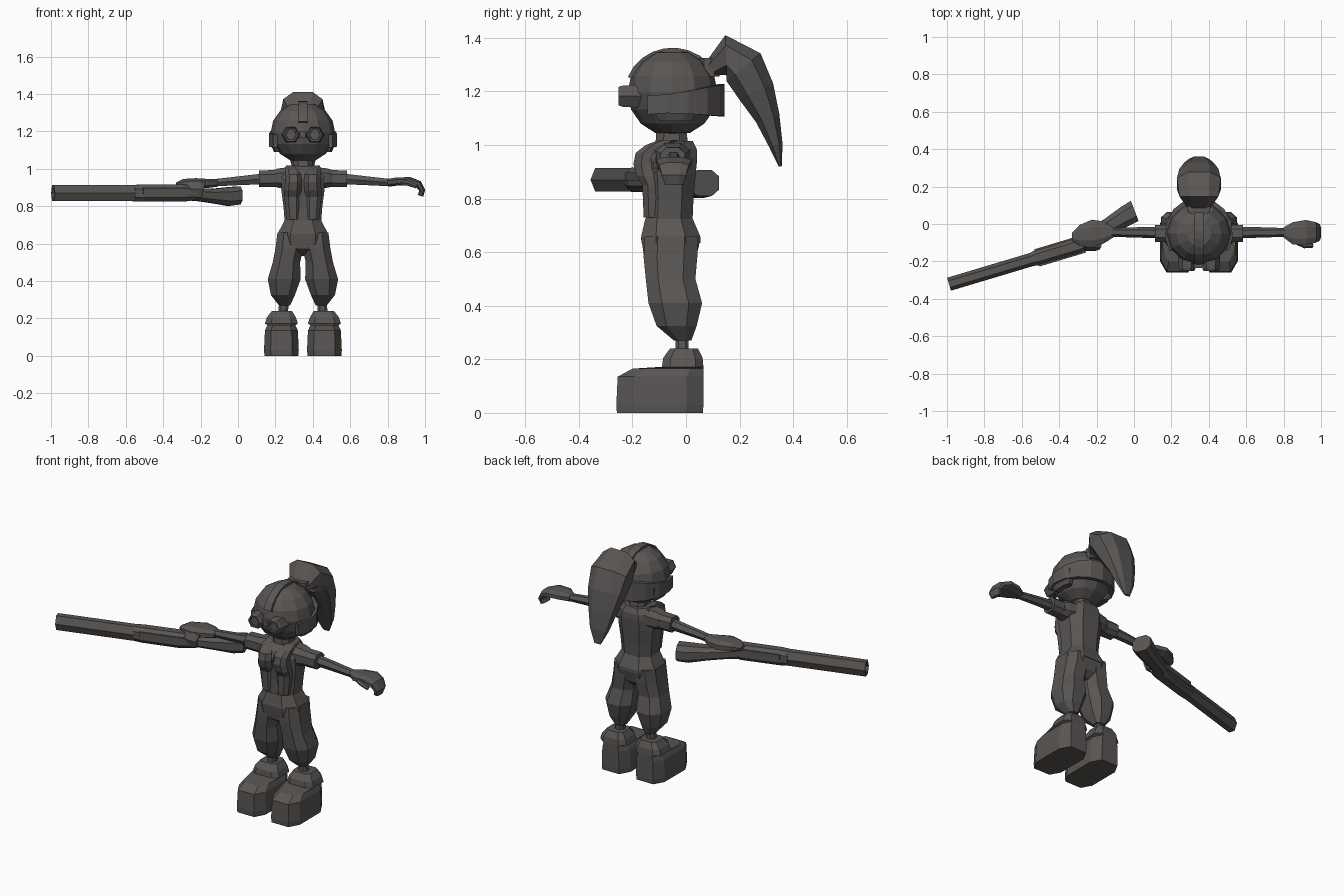
import bpy, bmesh, math
from mathutils import Vector as V

CX = 0.347                      # centre line of the figure
X, Y, Z = V((1, 0, 0)), V((0, 1, 0)), V((0, 0, 1))

grey = bpy.data.materials.new("dark grey")
grey.diffuse_color = (0.1, 0.093, 0.088, 1)


def section(n, c):
    """Unit cross-section: chamfered square for 8 sides, else a regular polygon."""
    if n == 8:
        return [(1, -c), (1, c), (c, 1), (-c, 1), (-1, c), (-1, -c), (-c, -1), (c, -1)]
    off = 0.5 if n == 4 else 0
    k = math.sqrt(2) if n == 4 else 1
    return [(k * math.cos((i + off) * math.tau / n), k * math.sin((i + off) * math.tau / n))
            for i in range(n)]


def tube(name, stations, side, axis=None, n=8, c=0.5):
    """Loft through (centre, half width along side, half width across)."""
    bm = bmesh.new()
    pts = [V(s[0]) for s in stations]
    rings = []
    for i, (_, a, b) in enumerate(stations):
        t = axis or (pts[min(i + 1, len(pts) - 1)] - pts[max(i - 1, 0)])
        u = side.normalized()
        v = t.cross(u).normalized()
        rings.append([bm.verts.new(pts[i] + u * a * p + v * b * q) for p, q in section(n, c)])
    for r, s in zip(rings, rings[1:]):
        for i in range(n):
            j = (i + 1) % n
            bm.faces.new((r[i], r[j], s[j], s[i]))
    bm.faces.new(rings[0])
    bm.faces.new(rings[-1])
    bmesh.ops.recalc_face_normals(bm, faces=bm.faces)
    me = bpy.data.meshes.new(name)
    bm.to_mesh(me)
    bm.free()
    me.materials.append(grey)
    ob = bpy.data.objects.new(name, me)
    bpy.context.collection.objects.link(ob)
    return ob


def stack(name, rows, s=1, n=8, c=0.5):
    """Horizontal rings: (z, x offset, half width, y front, y back)."""
    return tube(name, [((CX + s * dx, (y0 + y1) / 2, z), w, (y1 - y0) / 2)
                       for z, dx, w, y0, y1 in rows], X, Z, n, c)


for s, tag in ((-1, "right"), (1, "left")):
    # boots, ankles and baggy trouser legs
    stack(tag + "_boot", [(0, .115, .09, -.258, .063), (.03, .115, .093, -.26, .065),
                          (.135, .115, .088, -.255, .065), (.165, .115, .075, -.2, .065),
                          (.172, .115, .088, -.09, .065), (.205, .115, .078, -.085, .062),
                          (.24, .112, .054, -.06, .045)], s, c=0.62)
    stack(tag + "_ankle", [(.22, .107, .026, -.04, .01), (.3, .1, .026, -.04, .01)], s)
    stack(tag + "_trouser_leg", [(.27, .098, .03, -.045, .02), (.325, .107, .064, -.11, .04),
                                 (.41, .1, .088, -.14, .06), (.5, .088, .073, -.15, .035),
                                 (.58, .072, .074, -.158, .042), (.66, .066, .07, -.155, .045)], s)
    # bust and vest front panel
    stack(tag + "_vest_panel", [(.73, .052, .034, -.158, -.08), (.85, .056, .044, -.163, -.08),
                                (.885, .054, .046, -.185, -.08), (.93, .05, .044, -.196, -.08),
                                (.97, .052, .042, -.188, -.08), (1.0, .06, .036, -.15, -.06),
                                (1.018, .062, .028, -.1, -.03)], s)

    # short sleeve and arm
    def at(dx, y, z):
        return (CX + s * dx, y, z)
    tube(tag + "_shoulder", [(at(.06, -.05, .955), .07, .055), (at(.13, -.05, .95), .058, .052),
                             (at(.16, -.048, .948), .046, .043)], Y)
    tube(tag + "_sleeve", [(at(.13, -.05, .948), .045, .046), (at(.235, -.05, .947), .046, .044)], Y)
    tube(tag + "_arm", [(at(.2, -.047, .947), .03, .034), (at(.32, -.045, .938), .028, .028),
                        (at(.48, -.045, .925), .023, .022)], Y, n=6)
    # goggles
    tube(tag + "_goggle", [(at(.064, -.15, 1.182), .05, .05), (at(.064, -.235, 1.182), .046, .046),
                           (at(.064, -.252, 1.182), .04, .04), (at(.064, -.252, 1.182), .03, .03),
                           (at(.064, -.242, 1.182), .028, .028)], X, -Y, n=6)
    # side hair lock below the strap
    stack(tag + "_hair_lock", [(1.09, .135, .02, -.1, .02), (1.12, .147, .02, -.12, .04),
                               (1.175, .152, .018, -.12, .04)], s)

# hips with the flared jacket hem
stack("hips", [(.535, 0, .06, -.1, 0), (.57, 0, .125, -.155, .035), (.64, 0, .138, -.165, .052)])
stack("jacket_hem", [(.635, 0, .136, -.166, .055), (.655, 0, .134, -.168, .055),
                     (.725, 0, .097, -.152, .025)])
# torso and neck
stack("torso", [(.71, 0, .097, -.15, .024), (.8, 0, .104, -.148, .028), (.89, 0, .116, -.155, .036),
                (.95, 0, .115, -.165, .042), (.985, 0, .105, -.15, .04), (1.015, 0, .075, -.11, .025)])
stack("neck", [(.99, 0, .055, -.115, .01), (1.06, 0, .05, -.11, 0)])

# faceted head
bm = bmesh.new()
bmesh.ops.create_uvsphere(bm, u_segments=12, v_segments=8, radius=1)
for v in bm.verts:
    v.co = V((CX + v.co.x * .172, -.05 + v.co.y * .168, 1.195 + max(-.155, min(.154, v.co.z * .163))))
me = bpy.data.meshes.new("head")
bm.to_mesh(me)
bm.free()
me.materials.append(grey)
bpy.context.collection.objects.link(bpy.data.objects.new("head", me))

# goggle bridge, strap round the back, and crest strip over the top
stack("goggle_bridge", [(1.165, 0, .03, -.235, -.18), (1.2, 0, .03, -.235, -.18)])
tube("goggle_strap", [((CX + .17 * math.cos(a), -.05 + .182 * math.sin(a),
                        1.155 + .012 * math.sin(a)), .035 + .025 * max(0, math.sin(a)), .012)
                      for a in [math.radians(d) for d in range(-30, 211, 24)]], Z, n=4)
tube("crest_strip", [((CX, -.05 - .166 * math.cos(a), 1.195 + .156 * math.sin(a)), .024, .012)
                     for a in [math.radians(d) for d in range(20, 156, 15)]], X, n=4)

# ponytail
stack("hair_tie", [(1.255, 0, .06, .05, .125), (1.325, 0, .06, .05, .115)])
tube("ponytail", [((CX, .095, 1.285), .06, .032), ((CX, .15, 1.335), .105, .075),
                  ((CX, .215, 1.29), .117, .082), ((CX, .262, 1.2), .105, .07),
                  ((CX, .305, 1.1), .08, .046), ((CX, .335, 1.0), .055, .026),
                  ((CX, .352, .92), .02, .006)], X)

# right hand on the gun
tube("right_hand", [((-.11, -.045, .924), .026, .02), ((-.16, -.045, .922), .058, .024),
                    ((-.225, -.052, .922), .075, .028), ((-.29, -.06, .92), .055, .026),
                    ((-.33, -.068, .912), .02, .014)], Y)
tube("right_fingers", [((-.22, -.115, .925), .045, .012), ((-.23, -.132, .89), .045, .012),
                       ((-.23, -.12, .85), .038, .012)], X)
# open left hand with curled fingers and thumb
tube("left_hand", [((.8, -.045, .926), .026, .02), ((.85, -.05, .932), .06, .022),
                   ((.92, -.045, .934), .066, .022), ((.965, -.045, .918), .055, .02),
                   ((.985, -.045, .885), .045, .016), ((.975, -.045, .855), .035, .016)], Y)
tube("left_thumb", [((.86, -.085, .928), .022, .016), ((.91, -.112, .922), .018, .015),
                    ((.955, -.115, .905), .012, .012)], Y, n=6)

# long gun: barrel with bore, receiver, rails, stock
AX = V((.958, .287, 0))
AC = V((.287, -.958, 0))
muzzle = V((-.989, -.322, .87))


def along(d, out=0, z=0):
    return muzzle + AX * d + AC * out + Z * z


tube("gun_barrel", [(along(.04), .028, .03), (along(0), .028, .03), (along(0), .036, .05),
                    (along(.55), .036, .05)], AC, AX, n=6)
tube("gun_receiver", [(along(.45), .034, .044), (along(.5), .043, .046), (along(.72), .045, .046),
                      (along(.8), .035, .036)], AC, AX)
for s, tag in ((-1, "back"), (1, "front")):
    tube("gun_rail_" + tag, [(along(.49, s * .036, .012), .012, .016),
                             (along(.75, s * .036, .012), .012, .016)], AC, AX, n=4)
tube("gun_stock", [((-.32, -.12, .872), .036, .038), ((-.22, -.06, .862), .042, .034),
                   ((-.14, -.015, .855), .046, .038), ((-.05, .04, .852), .055, .05),
                   ((.004, .07, .858), .058, .048)], V((.36, -.93, 0)), V((.93, .36, 0)))
